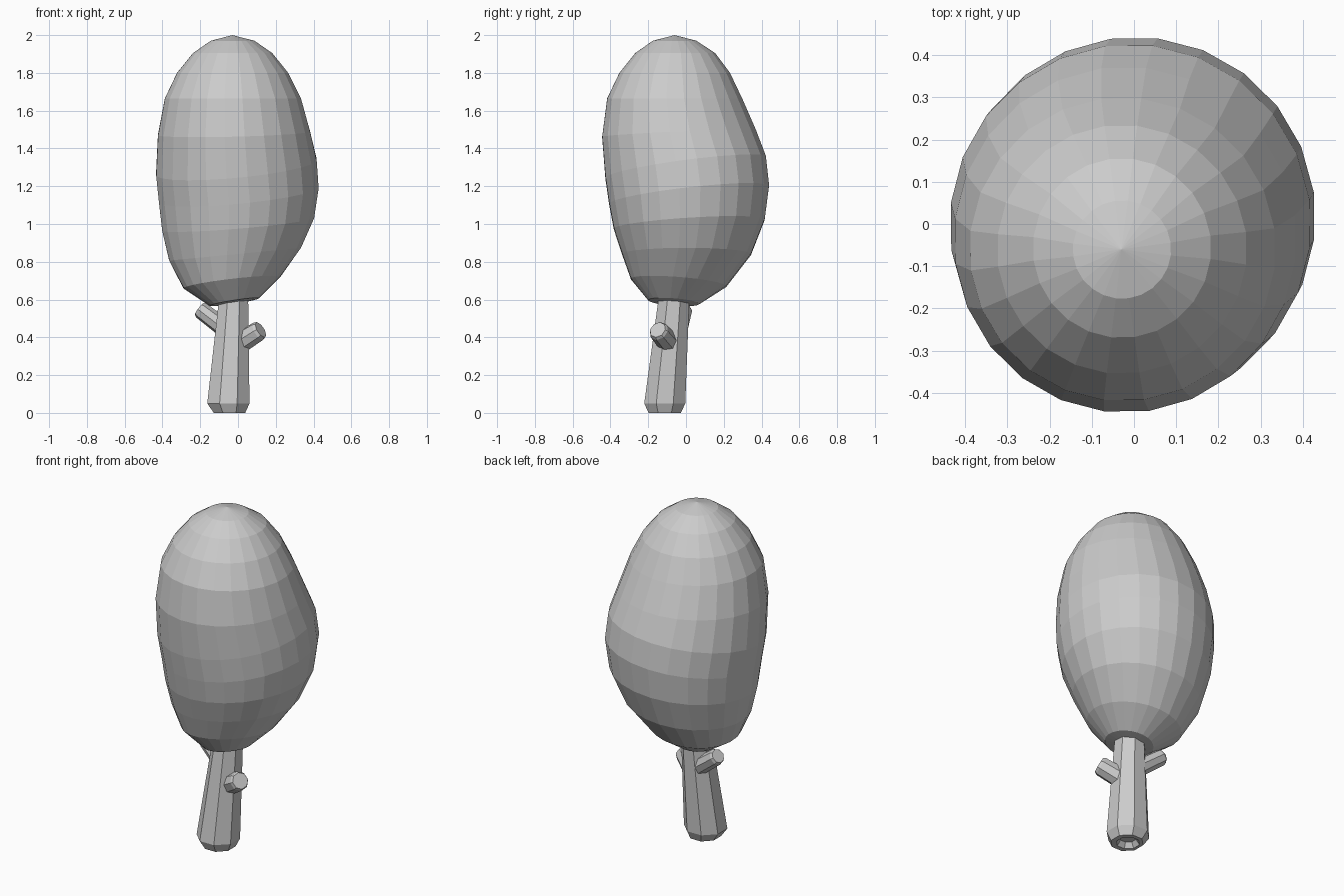
import bpy, bmesh
from math import sin, cos, pi, radians
from mathutils import Vector

cube = bpy.data.objects.get("Cube")
if cube:
    bpy.data.objects.remove(cube, do_unlink=True)

grey = bpy.data.materials.new("plain grey")
grey.use_nodes = True
color = (0.6, 0.6, 0.6, 1)
grey.diffuse_color = color
grey.node_tree.nodes["Principled BSDF"].inputs["Base Color"].default_value = color


def loft(name, rings, start=None, end=None):
    """Bridge rings of points; close each end with a pole, or a flat cap."""
    bm = bmesh.new()
    loops = [[bm.verts.new(p) for p in ring] for ring in rings]
    n = len(loops[0])
    for a, b in zip(loops, loops[1:]):
        for i in range(n):
            j = (i + 1) % n
            bm.faces.new((a[i], a[j], b[j], b[i]))
    for loop, pole in ((loops[0], start), (loops[-1], end)):
        if pole is None:
            bm.faces.new(loop)
        else:
            tip = bm.verts.new(pole)
            for i in range(n):
                bm.faces.new((loop[i], loop[(i + 1) % n], tip))
    bmesh.ops.recalc_face_normals(bm, faces=bm.faces)
    mesh = bpy.data.meshes.new(name)
    bm.to_mesh(mesh)
    bm.free()
    mesh.materials.append(grey)
    obj = bpy.data.objects.new(name, mesh)
    bpy.context.collection.objects.link(obj)
    return obj


def oval(x0, x1, y0, y1, z, tilt_x=0, tilt_y=0, n=24, phase=radians(8)):
    """Oval ring inside given bounds, tilted along x and y."""
    ring = []
    for i in range(n):
        c, s = cos(phase + i * 2 * pi / n), sin(phase + i * 2 * pi / n)
        ring.append(((x0 + x1) / 2 + (x1 - x0) / 2 * c,
                     (y0 + y1) / 2 + (y1 - y0) / 2 * s,
                     z + tilt_x * c + tilt_y * s))
    return ring


# Lopsided crown: x range, y range, height, tilts
crown = [
    (-.15, .11, -.20, .07, .587, .02, -.01),
    (-.29, .225, -.293, .215, .69, .03, -.02),
    (-.367, .336, -.34, .347, .84, .034, 0),
    (-.405, .406, -.385, .42, 1.0, .034, .025),
    (-.422, .43, -.41, .443, 1.155, .04, .048),
    (-.437, .42, -.43, .426, 1.3, .04, .056),
    (-.427, .385, -.447, .373, 1.48, .01, .018),
    (-.39, .336, -.42, .30, 1.665),
    (-.325, .268, -.355, .235, 1.80),
    (-.24, .183, -.27, .156, 1.905),
    (-.145, .088, -.177, .056, 1.97),
]
loft("crown", [oval(*r) for r in crown], (-.03, -.06, .57), (-.03, -.06, 2))

# Leaning eight-sided trunk with a hollow foot
trunk = [
    (-.095, -.005, -.155, -.065, .03),
    (-.115, .015, -.175, -.045, 0),
    (-.135, .045, -.205, -.02, 0),
    (-.172, .07, -.23, .005, .05),
    (-.105, .06, -.15, .025, .62),
]
loft("trunk", [oval(*r, n=8, phase=pi / 8) for r in trunk])


# Cut branch stubs with flat ends
def stub(name, base, tip, r0, r1, n=8):
    base, tip = Vector(base), Vector(tip)
    turn = (tip - base).to_track_quat('Z', 'Y')
    rings = [[p + turn @ Vector((r * cos(i * 2 * pi / n), r * sin(i * 2 * pi / n), 0))
              for i in range(n)]
             for p, r in ((base, r0), (base.lerp(tip, .92), r1), (tip, r1 * .85))]
    return loft(name, rings)


stub("left_stub", (-.03, -.07, .345), (.12, -.15, .44), .06, .054)
stub("right_stub", (-.06, -.04, .44), (-.205, -.01, .55), .05, .046)
